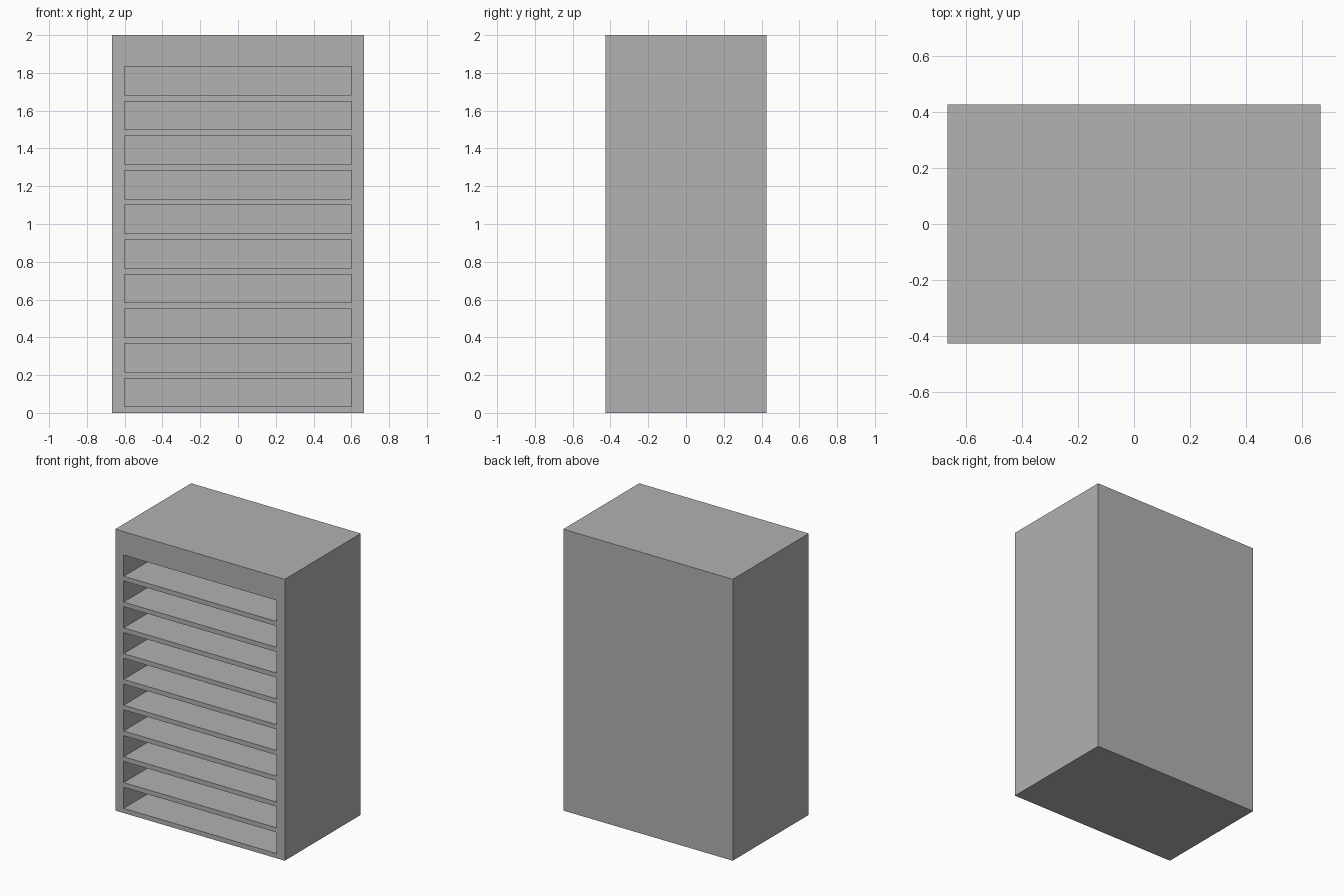
import bpy
import bmesh

cube = bpy.data.objects.get("Cube")
if cube:
    bpy.data.objects.remove(cube, do_unlink=True)

# Main dimensions
WIDTH, DEPTH, HEIGHT = 1.333, 0.853, 2.0
SLOT_HALF = 0.6          # half width of each slot
SLOT_HEIGHT = 0.15
SHELF = 0.0333           # shelf, floor and back panel thickness
SLOTS = 10

# Plain grey finish
grey = bpy.data.materials.new("plain grey")
colour = (0.445, 0.445, 0.445, 1.0)
grey.diffuse_color = colour
grey.use_nodes = True
shader = next(n for n in grey.node_tree.nodes if n.type == 'BSDF_PRINCIPLED')
shader.inputs["Base Color"].default_value = colour

# Front face laid out as columns (side, slot, side) and rows (shelf, slot, ...)
xs = [-WIDTH / 2, -SLOT_HALF, SLOT_HALF, WIDTH / 2]
zs = [0.0]
for i in range(SLOTS):
    bottom = SHELF + i * (SLOT_HEIGHT + SHELF)
    zs += [bottom, bottom + SLOT_HEIGHT]
zs.append(HEIGHT)

bm = bmesh.new()
grid = [[bm.verts.new((x, -DEPTH / 2, z)) for x in xs] for z in zs]
slots = []
for row in range(len(zs) - 1):
    for col in range(3):
        face = bm.faces.new((grid[row][col], grid[row][col + 1],
                             grid[row + 1][col + 1], grid[row + 1][col]))
        if col == 1 and row % 2 == 1:
            slots.append(face)

# Sides, top, bottom and back of the cabinet
rim = [e for e in bm.edges if e.is_boundary]
new = bmesh.ops.extrude_edge_only(bm, edges=rim)["geom"]
bmesh.ops.translate(bm, vec=(0, DEPTH, 0),
                    verts=[g for g in new if isinstance(g, bmesh.types.BMVert)])
back_edges = [e for e in bm.edges
              if e.is_boundary and all(v.co.y > 0 for v in e.verts)]
bmesh.ops.contextual_create(bm, geom=back_edges)

# Open slots pushed in to the back panel
ends = bmesh.ops.extrude_discrete_faces(bm, faces=slots)["faces"]
bmesh.ops.translate(bm, vec=(0, DEPTH - SHELF, 0),
                    verts=list({v for f in ends for v in f.verts}))
bmesh.ops.recalc_face_normals(bm, faces=bm.faces[:])

mesh = bpy.data.meshes.new("slotted_cabinet")
bm.to_mesh(mesh)
bm.free()
mesh.materials.append(grey)
cabinet = bpy.data.objects.new("slotted_cabinet", mesh)
bpy.context.collection.objects.link(cabinet)
